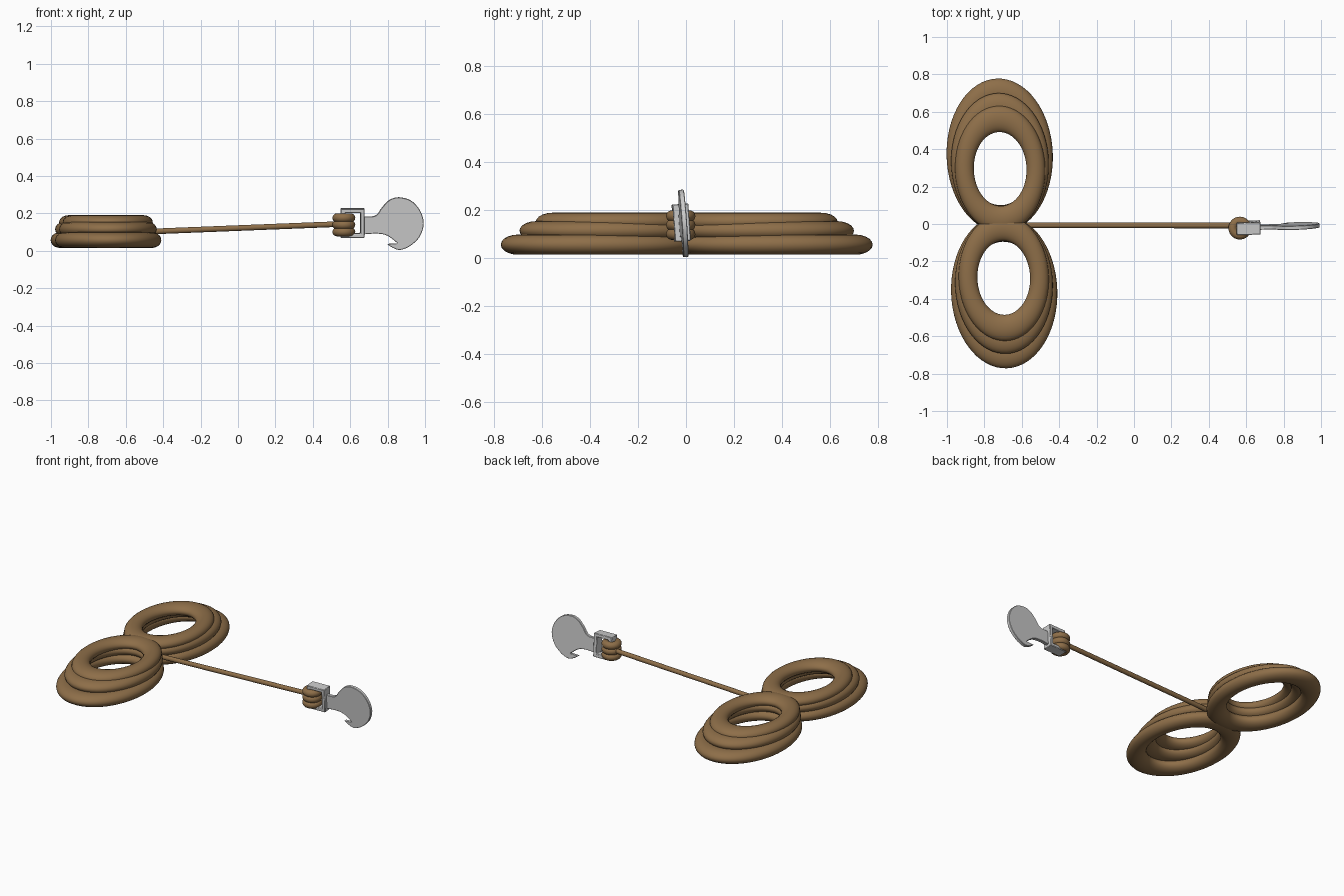
import bpy, bmesh, math
from mathutils import Matrix, Vector

if "Cube" in bpy.data.objects:
    bpy.data.objects.remove(bpy.data.objects["Cube"])


def material(name, rgb):
    m = bpy.data.materials.new(name)
    m.diffuse_color = (*rgb, 1)
    m.use_nodes = True
    m.node_tree.nodes["Principled BSDF"].inputs["Base Color"].default_value = m.diffuse_color
    return m


ROPE = material("rope_brown", (0.27, 0.157, 0.066))
STEEL = material("light_steel", (0.60, 0.60, 0.60))


def finish(ob, mat, angle=40):
    ob.data.materials.append(mat)
    bpy.ops.object.select_all(action='DESELECT')
    ob.select_set(True)
    bpy.context.view_layer.objects.active = ob
    bpy.ops.object.shade_smooth_by_angle(angle=math.radians(angle))
    return ob


def torus(name, loc, major, minor, scale=(1, 1, 1), rot_z=0, segs=64):
    bpy.ops.mesh.primitive_torus_add(location=loc, rotation=(0, 0, rot_z), major_radius=major,
                                     minor_radius=minor, major_segments=segs, minor_segments=20)
    ob = bpy.context.object
    ob.name = name
    ob.scale = scale
    return finish(ob, ROPE, 180)


def mesh_object(name, bm, mat, bevel=0):
    bmesh.ops.recalc_face_normals(bm, faces=bm.faces)
    me = bpy.data.meshes.new(name)
    bm.to_mesh(me)
    bm.free()
    ob = bpy.data.objects.new(name, me)
    bpy.context.collection.objects.link(ob)
    if bevel:
        b = ob.modifiers.new("bevel", 'BEVEL')
        b.width, b.segments, b.limit_method = bevel, 1, 'ANGLE'
        b.angle_limit = math.radians(50)
    return finish(ob, mat)


# Figure-eight coil: three stacked oval turns on each side, slightly turned
TURN = math.radians(1.9)
# half width, half length, height, vertical radius
layers = [(0.284, 0.411, 0.057, 0.042), (0.261, 0.372, 0.115, 0.040), (0.241, 0.338, 0.152, 0.038)]
TUBE = 0.05
for side, label in ((1, "back"), (-1, "front")):
    for i, (a, b, z, rz) in enumerate(layers):
        off = Matrix.Rotation(TURN, 3, 'Z') @ Vector((0, side * (b - 0.047), 0))
        torus(f"{label}_coil_{i + 1}", (-0.706 + off.x, off.y + 0.003, z), a - TUBE, TUBE,
              (1, b / a, rz / TUBE), TURN)

# Straight rope from coil to knot
start, end = Vector((-0.66, -0.007, 0.095)), Vector((0.55, -0.008, 0.143))
d = end - start
bpy.ops.mesh.primitive_cylinder_add(vertices=20, radius=0.015, depth=d.length, location=(start + end) / 2,
                                    rotation=d.to_track_quat('Z', 'Y').to_euler())
bpy.context.object.name = "straight_rope"
finish(bpy.context.object, ROPE)

# Knot: three turns round the shackle bar
for i, z in enumerate((0.101, 0.139, 0.176)):
    torus(f"knot_turn_{i + 1}", (0.566, -0.022, z), 0.037, 0.024, segs=40)

# Hook and shackle share one slight lean
pivot = Vector((0.61, -0.02, 0.148))
LEAN = (Matrix.Translation(pivot) @ Matrix.Rotation(math.radians(2), 4, 'Z')
        @ Matrix.Rotation(math.radians(4), 4, 'X') @ Matrix.Translation(-pivot))

# Shackle: rectangular frame extruded in depth
bm = bmesh.new()


def ring(x0, x1, z0, z1, y):
    return [bm.verts.new((x, y, z)) for x, z in ((x0, z0), (x1, z0), (x1, z1), (x0, z1))]


loops = []
for y in (-0.053, 0.013):
    loops.append((ring(0.548, 0.676, 0.071, 0.226, y), ring(0.572, 0.654, 0.093, 0.204, y)))
(o0, i0), (o1, i1) = loops
for k in range(4):
    n = (k + 1) % 4
    for p, q in ((o0, i0), (o1, i1), (o0, o1), (i0, i1)):
        bm.faces.new((p[k], p[n], q[n], q[k]))
mesh_object("shackle", bm, STEEL, 0.003).matrix_world = LEAN

# Hook plate: smooth outline through a few points, sharp at the barb
neck_and_back = [(0.67, 0.183), (0.735, 0.188), (0.77, 0.232), (0.81, 0.272), (0.86, 0.286), (0.925, 0.268),
                 (0.973, 0.216), (0.993, 0.147), (0.973, 0.078), (0.925, 0.029), (0.87, 0.005),
                 (0.83, 0.015), (0.797, 0.036)]
throat = [(0.855, 0.039), (0.80, 0.080), (0.745, 0.092), (0.67, 0.088)]


def smooth_path(pts, steps=4):
    out = []
    ps = [Vector(p) for p in [pts[0], *pts, pts[-1]]]
    for a, b, c, e in zip(ps, ps[1:], ps[2:], ps[3:]):
        for s in range(steps):
            t = s / steps
            out.append(0.5 * (2 * b + (c - a) * t + (2 * a - 5 * b + 4 * c - e) * t * t
                              + (3 * b - a - 3 * c + e) * t ** 3))
    return out + [ps[-1]]


bm = bmesh.new()
outline = smooth_path(neck_and_back) + smooth_path(throat)
face = bm.faces.new([bm.verts.new((p.x, -0.031, p.y)) for p in outline])
ext = bmesh.ops.extrude_face_region(bm, geom=[face])
bmesh.ops.translate(bm, vec=(0, 0.022, 0), verts=[v for v in ext["geom"] if isinstance(v, bmesh.types.BMVert)])
mesh_object("hook", bm, STEEL, 0.004).matrix_world = LEAN
